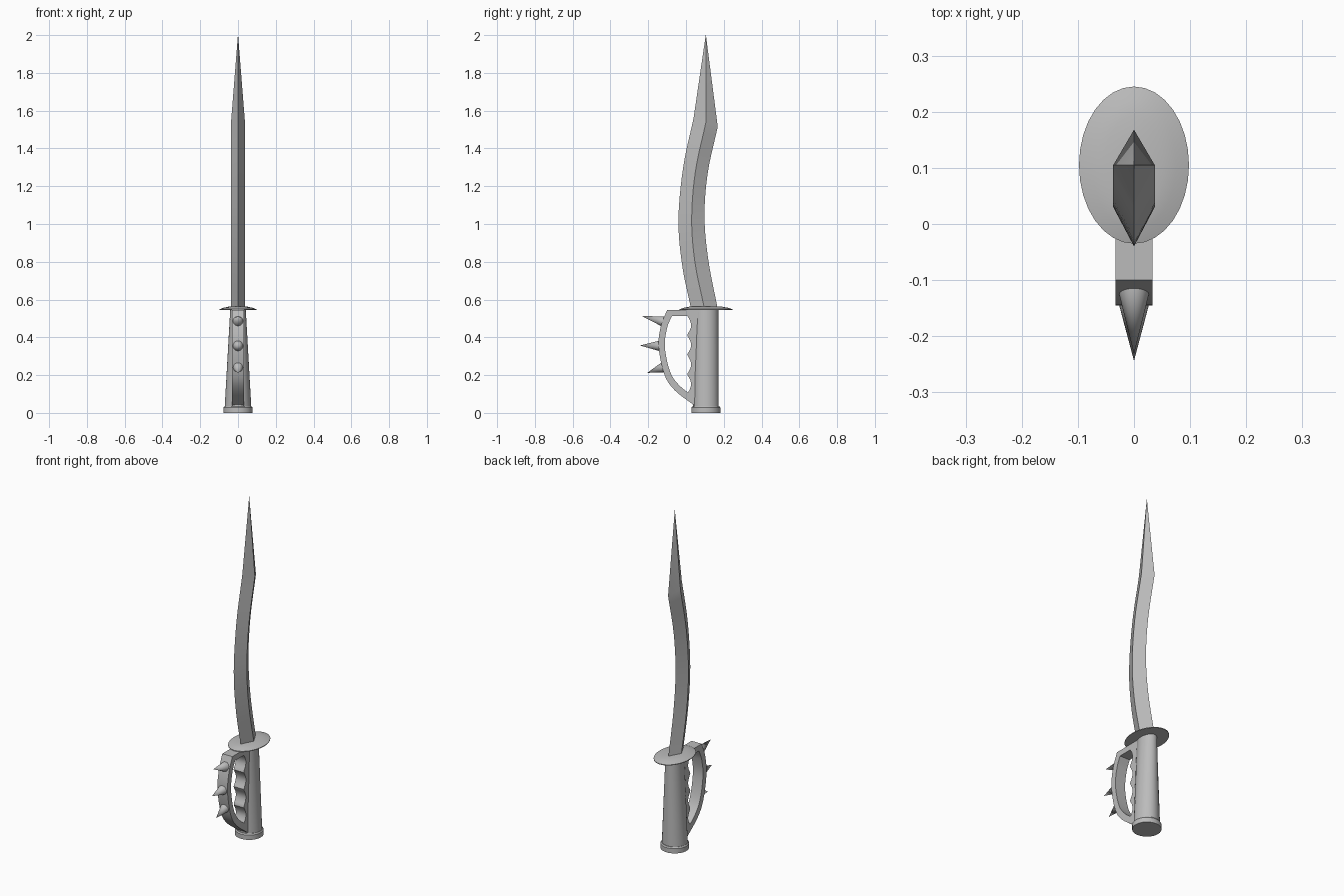
import bpy, math
from mathutils import Vector

cube = bpy.data.objects.get("Cube")
if cube:
    bpy.data.objects.remove(cube)

steel = bpy.data.materials.new("grey steel")
steel.use_nodes = True
GREY = (0.5, 0.5, 0.5, 1)
steel.diffuse_color = GREY
steel.node_tree.nodes["Principled BSDF"].inputs["Base Color"].default_value = GREY

AXIS = 0.105  # y of the handle axis


def build(name, verts, faces, angle=35):
    mesh = bpy.data.meshes.new(name)
    mesh.from_pydata(verts, [], faces)
    mesh.materials.append(steel)
    obj = bpy.data.objects.new(name, mesh)
    bpy.context.collection.objects.link(obj)
    bpy.ops.object.select_all(action="DESELECT")
    obj.select_set(True)
    bpy.context.view_layer.objects.active = obj
    bpy.ops.object.mode_set(mode="EDIT")
    bpy.ops.mesh.select_all(action="SELECT")
    bpy.ops.mesh.normals_make_consistent(inside=False)
    bpy.ops.object.mode_set(mode="OBJECT")
    bpy.ops.object.shade_smooth_by_angle(angle=math.radians(angle))
    return obj


def loft(name, rings, angle=35):
    """Skin equal-sized rings and cap both ends."""
    n = len(rings[0])
    verts = [v for ring in rings for v in ring]
    faces = [(r * n + i, r * n + (i + 1) % n, (r + 1) * n + (i + 1) % n, (r + 1) * n + i)
             for r in range(len(rings) - 1) for i in range(n)]
    last = (len(rings) - 1) * n
    faces += [tuple(range(n)), tuple(range(last, last + n))]
    return build(name, verts, faces, angle)


def ellipse(rx, ry, z, n=32):
    return [(rx * math.cos(math.tau * i / n), AXIS + ry * math.sin(math.tau * i / n), z)
            for i in range(n)]


def spline(points, steps):
    """Smooth curve through (y, z) points."""
    pts = [Vector(p) for p in points]
    pts = [2 * pts[0] - pts[1]] + pts + [2 * pts[-1] - pts[-2]]
    out = []
    for a, b, c, d in zip(pts, pts[1:], pts[2:], pts[3:]):
        for s in range(steps):
            t = s / steps
            out.append(0.5 * (2 * b + (c - a) * t + (2 * a - 5 * b + 4 * c - d) * t * t
                              + (3 * b - a - 3 * c + d) * t ** 3))
    return out + [pts[-2]]


def strip(name, side_a, side_b, half):
    """Band between two (y, z) curves, extruded across x."""
    return loft(name, [[(-half, *a), (half, *a), (half, *b), (-half, *b)]
                       for a, b in zip(side_a, side_b)])


# Curved blade with a diamond section, then a straight point
front = spline([(0.027, 0.55), (-0.02, 0.78), (-0.04, 1.02), (-0.015, 1.3), (0.04, 1.56)], 5)
ridge = spline([(0.098, 0.55), (0.047, 0.8), (0.03, 1.03), (0.05, 1.28), (0.105, 1.537)], 5)
back = spline([(0.168, 0.55), (0.118, 0.81), (0.098, 1.04), (0.115, 1.27), (0.168, 1.515)], 5)
HALF = 0.037
rings = [[(0, *f), (HALF, *r), (0, *b), (-HALF, *r)] for f, r, b in zip(front, ridge, back)]
rings.append([(0.0005 * x, AXIS + 0.0005 * y, 2) for x, y in ((0, -1), (1, 0), (0, 1), (-1, 0))])
loft("blade", rings, 15)

# Shallow domed oval guard
loft("guard", [ellipse(0.098, 0.14, 0.545), ellipse(0.098, 0.14, 0.549),
               ellipse(0.075, 0.115, 0.557), ellipse(0.052, 0.088, 0.562),
               ellipse(0.025, 0.04, 0.564)])

# Tapered handle and pommel cap
loft("handle", [ellipse(0.071, 0.068, 0.02), ellipse(0.041, 0.066, 0.55)])
loft("pommel", [ellipse(0.077, 0.077, 0), ellipse(0.077, 0.077, 0.028),
                ellipse(0.072, 0.072, 0.035)])

# Finger grip with scalloped front edge
BOW = 0.033
levels = [0.06 + 0.48 * i / 48 for i in range(49)]
scallop = [(0.005 + 0.022 * abs(math.sin(math.pi * (z - 0.1) / 0.104)), z) for z in levels]
strip("finger_grip", scallop, [(AXIS, z) for z in levels], BOW)

# Knuckle bow and the bar joining it to the handle
outer = spline([(-0.10, 0.545), (-0.133, 0.46), (-0.145, 0.35), (-0.115, 0.205),
                (-0.06, 0.12), (0.05, 0.035)], 5)
inner = spline([(-0.075, 0.512), (-0.1, 0.45), (-0.112, 0.35), (-0.085, 0.22),
                (-0.035, 0.145), (0.05, 0.08)], 5)
strip("knuckle_bow", outer, inner, BOW)
strip("bow_top_bar", [(-0.10, 0.545), (AXIS, 0.545)], [(-0.075, 0.512), (AXIS, 0.512)], BOW)

# Spikes pointing outward from the bow
spikes = {"upper": ((-0.115, 0.483), (-0.232, 0.512)),
          "middle": ((-0.135, 0.355), (-0.244, 0.357)),
          "lower": ((-0.115, 0.243), (-0.205, 0.212))}
for label, (base, tip) in spikes.items():
    a, b = Vector((0, *base)), Vector((0, *tip))
    side = Vector((1, 0, 0))
    up = (b - a).normalized().cross(side)
    n, radius = 20, 0.029
    verts = [a + radius * (math.cos(math.tau * i / n) * side + math.sin(math.tau * i / n) * up)
             for i in range(n)] + [b]
    faces = [(i, (i + 1) % n, n) for i in range(n)] + [tuple(range(n))]
    build(label + "_spike", verts, faces)
